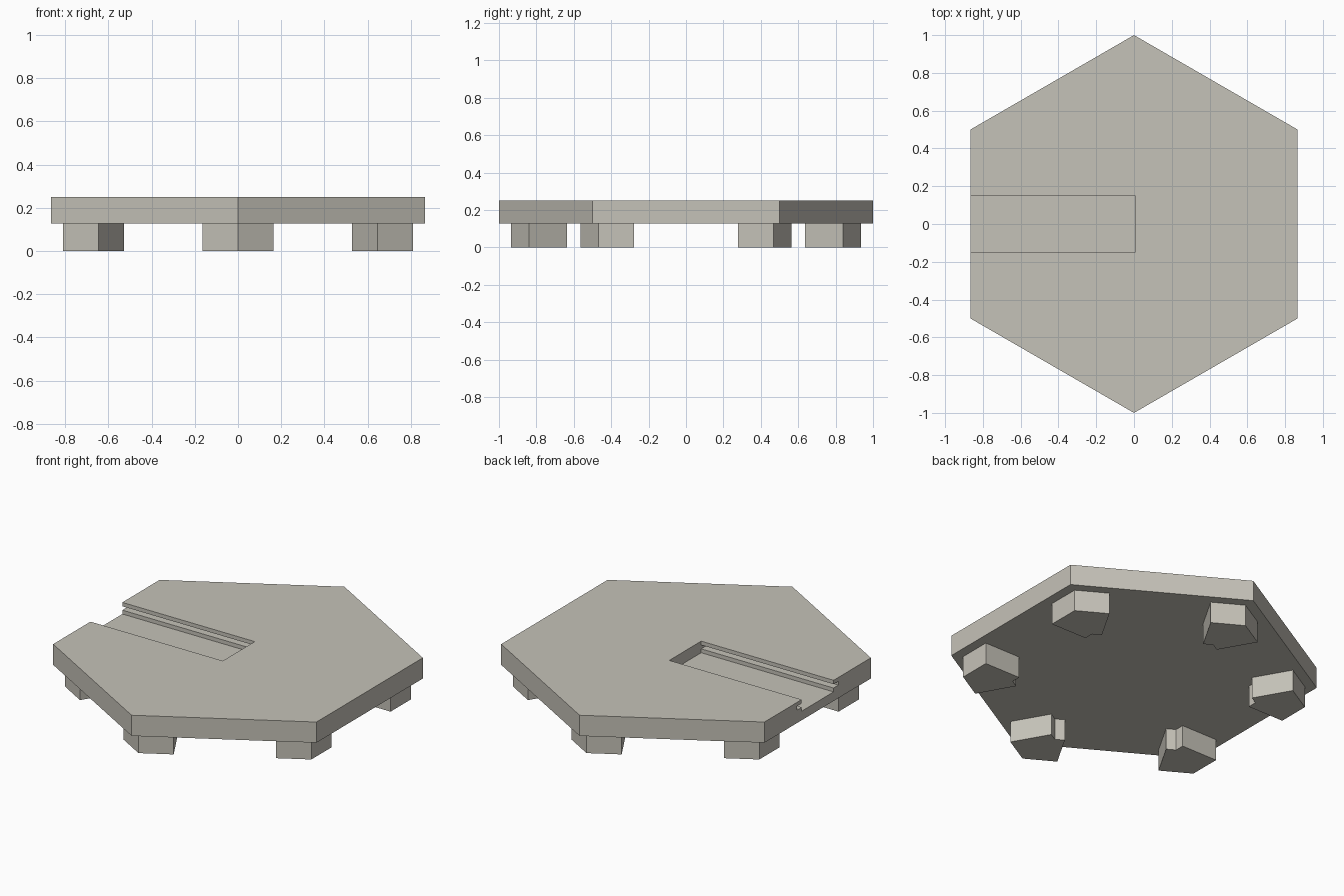
import bpy, bmesh, math
from mathutils import Matrix

if "Cube" in bpy.data.objects:
    bpy.data.objects.remove(bpy.data.objects["Cube"])

stone = bpy.data.materials.new("warm_grey")
stone.diffuse_color = (0.56, 0.54, 0.48, 1)
stone.use_nodes = True
stone.node_tree.nodes["Principled BSDF"].inputs["Base Color"].default_value = stone.diffuse_color


def prism(name, outline, length, matrix=Matrix()):
    """Extrude a flat outline along its local z and place it with a matrix."""
    bm = bmesh.new()
    face = bm.faces.new([bm.verts.new((a, b, 0)) for a, b in outline])
    top = bmesh.ops.extrude_face_region(bm, geom=[face])["geom"]
    bmesh.ops.translate(bm, vec=(0, 0, length),
                        verts=[v for v in top if isinstance(v, bmesh.types.BMVert)])
    bm.transform(matrix)
    bmesh.ops.recalc_face_normals(bm, faces=bm.faces)
    mesh = bpy.data.meshes.new(name)
    bm.to_mesh(mesh)
    bm.free()
    mesh.materials.append(stone)
    obj = bpy.data.objects.new(name, mesh)
    bpy.context.collection.objects.link(obj)
    return obj


BASE, TOP = 0.127, 0.25
sixths = [math.radians(30 + 60 * i) for i in range(6)]

# Hexagonal slab
slab = prism("slab", [(math.cos(a), math.sin(a)) for a in sixths],
             TOP - BASE, Matrix.Translation((0, 0, BASE)))

# Slot cutter: section in y and z with a side groove, swept along x
half = [(0.15, 0.181), (0.15, 0.204), (0.195, 0.204),
        (0.195, 0.227), (0.15, 0.227), (0.15, 0.30)]
section = half + [(-y, z) for y, z in reversed(half)]
along_x = Matrix(((0, 0, 1, -1.0), (1, 0, 0, 0), (0, 1, 0, 0), (0, 0, 0, 1)))
cutter = prism("slot_cutter", section, 1.005, along_x)
cutter.hide_render = True
cutter.hide_set(True)
cut = slab.modifiers.new("slot", "BOOLEAN")
cut.operation = "DIFFERENCE"
cut.solver = "EXACT"
cut.object = cutter

# Chevron feet, one inside each corner
foot = [(0.935, 0), (0.84, 0.165), (0.6365, 0.0475),
        (0.664, 0), (0.6365, -0.0475), (0.84, -0.165)]
for i, angle in enumerate(sixths):
    prism(f"foot_{i + 1}", foot, BASE, Matrix.Rotation(angle, 4, "Z"))
